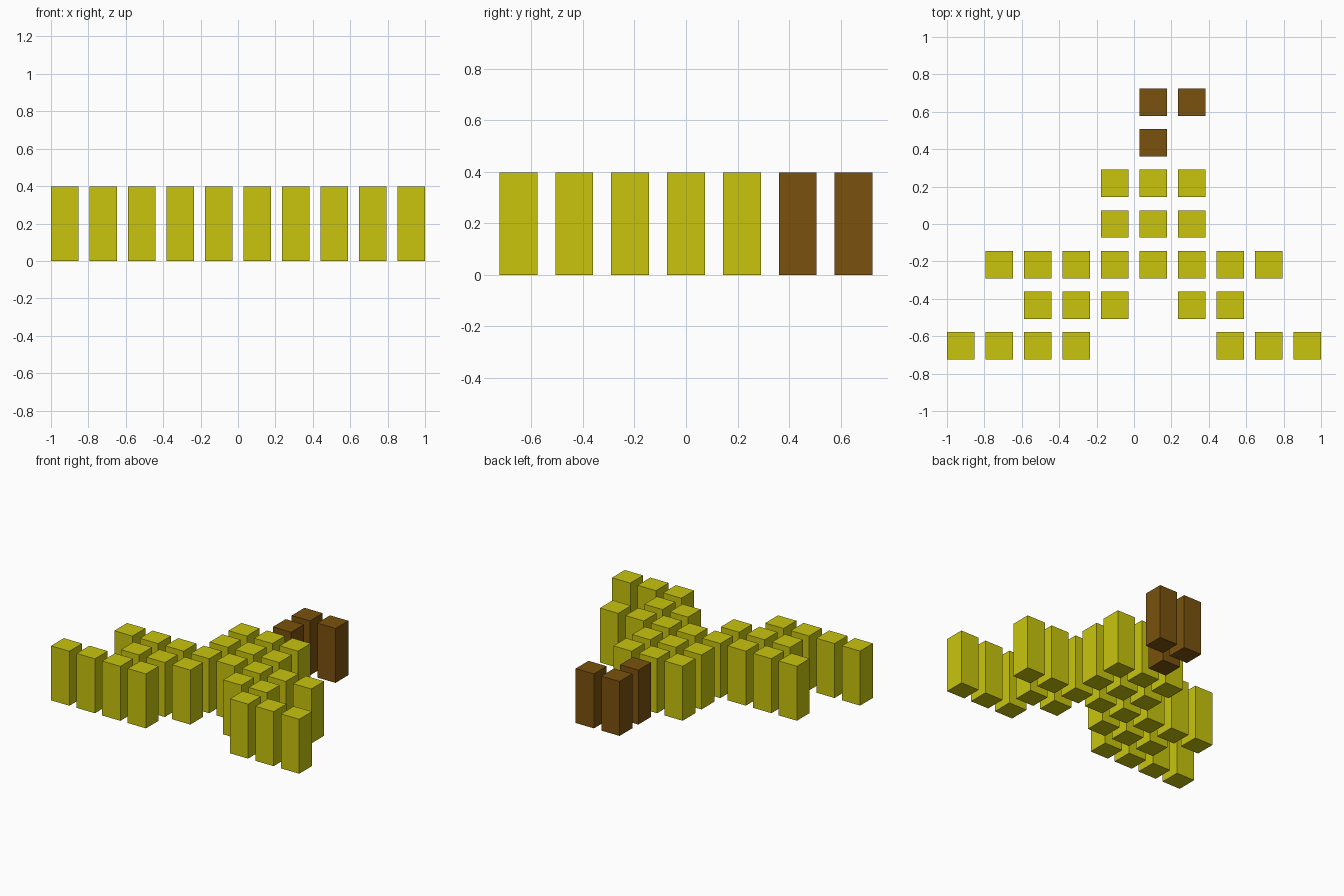
import bpy
import bmesh
from mathutils import Matrix, Vector

if "Cube" in bpy.data.objects:
    bpy.data.objects.remove(bpy.data.objects["Cube"])

WIDTH, HEIGHT = 0.147, 0.397        # one upright block
STEP_X, STEP_Y = 0.2059, 0.2167     # spacing of the block grid

# Plan seen from above, back row first: B = brown block, Y = yellow block
PLAN = [
    ".....BB...",
    ".....B....",
    "....YYY...",
    "....YYY...",
    ".YYYYYYYY.",
    "..YYY.YY..",
    "YYYY...YYY",
]


def material(name, color):
    mat = bpy.data.materials.new(name)
    mat.diffuse_color = color
    mat.use_nodes = True
    mat.node_tree.nodes["Principled BSDF"].inputs["Base Color"].default_value = mat.diffuse_color
    return mat


def build_blocks(name, key, mat):
    bm = bmesh.new()
    size = Matrix.Diagonal((WIDTH, WIDTH, HEIGHT, 1))
    for row, line in enumerate(PLAN):
        for col, cell in enumerate(line):
            if cell == key:
                x = (col - (len(line) - 1) / 2) * STEP_X
                y = ((len(PLAN) - 1) / 2 - row) * STEP_Y
                place = Matrix.Translation(Vector((x, y, HEIGHT / 2)))
                bmesh.ops.create_cube(bm, size=1, matrix=place @ size)
    mesh = bpy.data.meshes.new(name)
    bm.to_mesh(mesh)
    bm.free()
    mesh.materials.append(mat)
    obj = bpy.data.objects.new(name, mesh)
    bpy.context.collection.objects.link(obj)


# Yellow body of the shape, then its brown tip
build_blocks("yellow_blocks", "Y", material("yellow", (0.58, 0.56, 0.004, 1)))
build_blocks("brown_blocks", "B", material("brown", (0.195, 0.084, 0.004, 1)))
